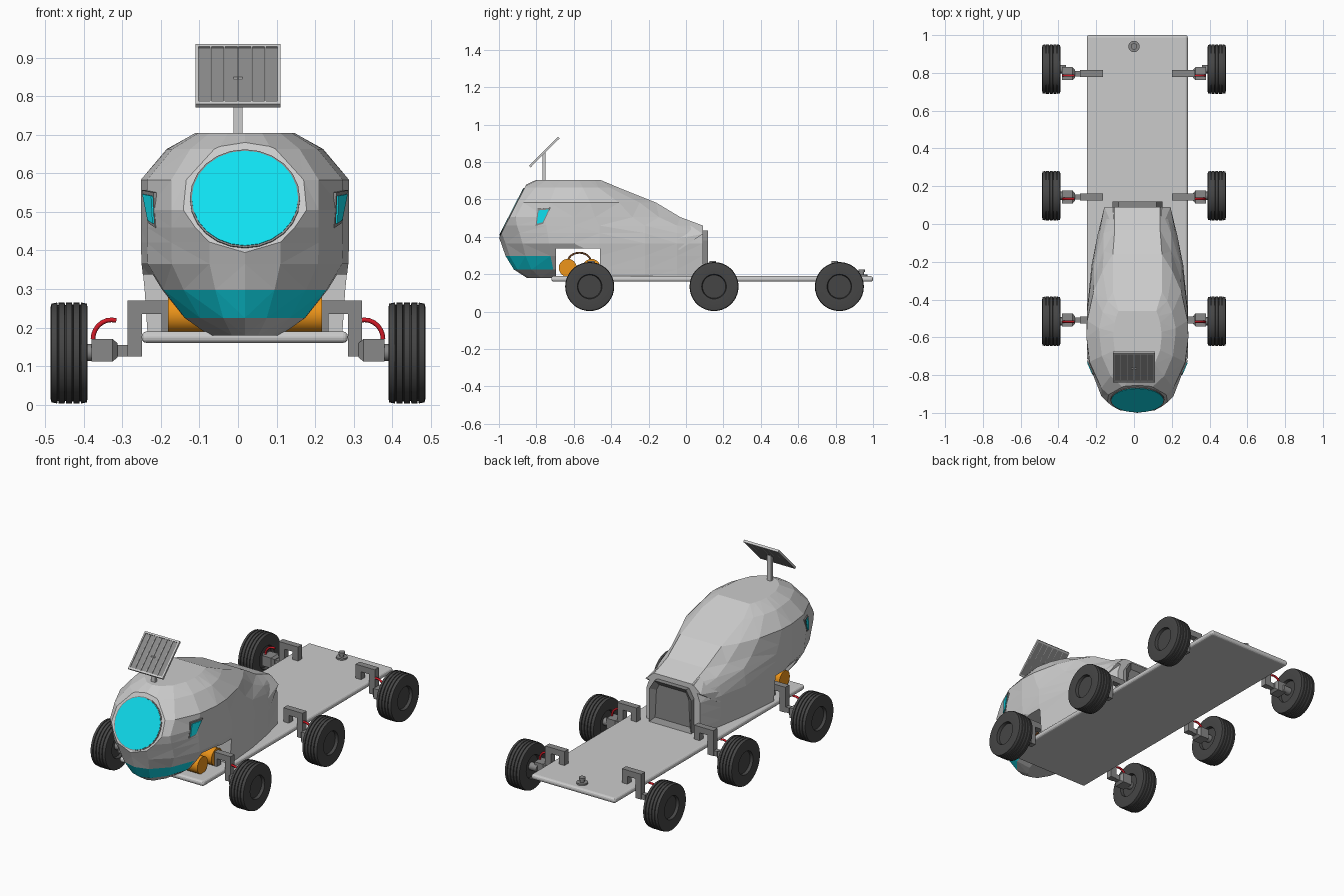
import bpy, bmesh, math
from mathutils import Vector, Matrix

if "Cube" in bpy.data.objects:
    bpy.data.objects.remove(bpy.data.objects["Cube"])

CX = 0.018  # the cabin, plate and brackets sit slightly off the wheel centreline


def material(name, rgb):
    m = bpy.data.materials.new(name)
    m.diffuse_color = (*rgb, 1)
    m.use_nodes = True
    m.node_tree.nodes["Principled BSDF"].inputs["Base Color"].default_value = m.diffuse_color
    return m


CYAN = material("glass_cyan", (0.005, 0.75, 0.88))
RUBBER = material("rubber", (0.06, 0.06, 0.06))
STEEL = material("dark_steel", (0.25, 0.25, 0.25))
RED = material("hose_red", (0.65, 0.01, 0.02))
ORANGE = material("tank_orange", (0.85, 0.3, 0.01))
BROWN = material("pipe_brown", (0.2, 0.07, 0.02))


def finish(name, bm, mat=None, smooth=None, matrix=None):
    bmesh.ops.recalc_face_normals(bm, faces=bm.faces)
    if matrix:
        bm.transform(matrix)
    me = bpy.data.meshes.new(name)
    bm.to_mesh(me)
    bm.free()
    if mat:
        me.materials.append(mat)
    if smooth:
        me.shade_smooth()
        me.set_sharp_from_angle(angle=math.radians(smooth))
    ob = bpy.data.objects.new(name, me)
    bpy.context.collection.objects.link(ob)
    return ob


def add_box(bm, x, y, z):
    """Box from three (low, high) ranges."""
    lo, hi = zip(*(sorted(r) for r in (x, y, z)))
    size = [b - a for a, b in zip(lo, hi)]
    mid = [(a + b) / 2 for a, b in zip(lo, hi)]
    bmesh.ops.create_cube(bm, size=1, matrix=Matrix.Translation(mid) @ Matrix.Diagonal((*size, 1)))


def box(name, x, y, z, mat=None, matrix=None):
    bm = bmesh.new()
    add_box(bm, x, y, z)
    return finish(name, bm, mat, matrix=matrix)


def cylinder(name, r, depth, matrix, mat=None, seg=24, smooth=40):
    bm = bmesh.new()
    bmesh.ops.create_cone(bm, cap_ends=True, segments=seg, radius1=r, radius2=r, depth=depth)
    return finish(name, bm, mat, smooth, matrix)


def convex(name, pts, mat=None):
    bm = bmesh.new()
    for p in pts:
        bm.verts.new(p)
    bmesh.ops.convex_hull(bm, input=bm.verts)
    return finish(name, bm, mat)


def tube(name, pts, r, mat):
    cu = bpy.data.curves.new(name, "CURVE")
    cu.dimensions, cu.bevel_depth, cu.bevel_resolution, cu.use_fill_caps = "3D", r, 2, True
    s = cu.splines.new("POLY")
    s.points.add(len(pts) - 1)
    for q, p in zip(s.points, pts):
        q.co = (*p, 1)
    cu.materials.append(mat)
    bpy.context.collection.objects.link(bpy.data.objects.new(name, cu))


# Cabin: stacked plan outlines (z, front y, front half width, mid half width, rear y, rear half width)
LEVELS = [
    (.18, -.85, .10, .255, .09, .17), (.225, -.92, .165, .258, .09, .17),
    (.298, -.965, .225, .263, .09, .17), (.365, -.988, .268, .27, .09, .17),
    (.42, -1.01, .27, .27, .09, .15), (.46, -1.03, .27, .27, .09, .12),
    (.505, -1.04, .27, .27, -.03, .12), (.583, -.98, .27, .27, -.16, .13),
    (.663, -.89, .20, .205, -.36, .13), (.705, -.80, .128, .128, -.46, .10)]
bm = bmesh.new()
rings = []
for z, yf, wf, wr, ye, we in LEVELS:
    half = [(wf * math.sin(math.radians(a)), -.6 + (yf + .6) * math.cos(math.radians(a)))
            for a in (0, 20, 45, 70, 90)]
    half += [(wr + (we - wr) * t ** 2.2, -.6 + (ye + .6) * t) for t in (.2, .55, .8, 1)]
    loop = half + [(-x, y) for x, y in reversed(half[1:])]
    rings.append([bm.verts.new((CX + x, y, z)) for x, y in loop])
n = len(rings[0])
for k, (a, b) in enumerate(zip(rings, rings[1:])):
    for i in range(n):
        j = (i + 1) % n
        f = bm.faces.new((a[i], a[j], b[j], b[i]))
        if k == 1 and (i < 3 or i >= n - 3):  # chin window band
            f.material_index = 1
bm.faces.new(rings[0])
bm.faces.new(rings[-1])
# Flat nose facet for the windscreen
NOSE = Vector((0, -.89, .456)).normalized()
SCREEN = Vector((CX, -.929, .533))
cut = bmesh.ops.bisect_plane(bm, geom=bm.verts[:] + bm.edges[:] + bm.faces[:], plane_co=SCREEN,
                             plane_no=NOSE, clear_outer=True)
bmesh.ops.holes_fill(bm, edges=[e for e in bm.edges if e.is_boundary])
bmesh.ops.triangulate(bm, faces=[f for f in bm.faces if len(f.verts) == 4])
cabin = finish("cabin_shell", bm, material("shell_grey", (.8, .8, .8)))
cabin.data.materials.append(CYAN)
# Wheel arch cut right through the cabin
cutter = box("arch_cutter", (-.5, .5), (-.695, -.46), (.1, .338))
cutter.hide_render = True
mod = cabin.modifiers.new("arch", "BOOLEAN")
mod.operation, mod.object = "DIFFERENCE", cutter
dg = bpy.context.evaluated_depsgraph_get()
cut_mesh = bpy.data.meshes.new_from_object(cabin.evaluated_get(dg))
cabin.modifiers.clear()
cabin.data = cut_mesh
bpy.data.objects.remove(cutter)

# Windscreen with rim
face = NOSE.to_track_quat("Z", "X").to_matrix().to_4x4()
for name, r, d, mat in (("windscreen_rim", .143, .008, STEEL), ("windscreen", .138, .012, CYAN)):
    cylinder(name, r, d, Matrix.Translation(SCREEN) @ face, mat)

# Side windows and rear fairings
for s in (-1, 1):
    quad = [(-.80, .465), (-.79, .545), (-.73, .55), (-.765, .475)]
    for name, k, out, mat in (("side_window_frame", 1.15, .006, STEEL), ("side_window", .9, .010, CYAN)):
        pts = []
        for y, z in quad:
            y, z = -.771 + (y + .771) * k, .509 + (z - .509) * k
            x = .254 - (-.74 - y) * .43
            pts += [(CX + s * (x + out), y, z), (CX + s * (x - .03), y, z)]
        convex(name, pts, mat)
    fair = [(.225, -.16, .37), (.12, -.04, .505), (.13, .09, .455), (.175, .09, .415), (.205, -.035, .33)]
    convex("rear_fairing", [(CX + s * x, y, z) for x, y, z in fair]
           + [(CX + s * .1, y, z) for _, y, z in fair])

# Rear door: chamfered frame with recessed panel
bm = bmesh.new()
door = [(-.133, .19), (.133, .19), (.133, .38), (.10, .433), (-.10, .433), (-.133, .38)]
f = bm.faces.new([bm.verts.new((CX + x, .118, z)) for x, z in door])
back = bmesh.ops.extrude_face_region(bm, geom=[f])
moved = [g for g in back["geom"] if isinstance(g, bmesh.types.BMVert)]
bmesh.ops.translate(bm, verts=moved, vec=(0, -.035, 0))
bmesh.ops.recalc_face_normals(bm, faces=bm.faces)
outer = max(bm.faces, key=lambda q: q.calc_center_median().y)
bmesh.ops.inset_region(bm, faces=[outer], thickness=.032)
bmesh.ops.translate(bm, verts=outer.verts, vec=(0, -.022, 0))
finish("rear_door", bm, STEEL)

# Load plate and hitch
plate = box("chassis_plate", (-.25, .285), (-.72, 1.0), (.16, .19))
bev = plate.modifiers.new("round", "BEVEL")
bev.width, bev.segments = .013, 3
for r, z0, z1 in ((.03, .185, .199), (.012, .19, .222), (.017, .212, .226)):
    cylinder("hitch", r, z1 - z0, Matrix.Translation((0, .94, (z0 + z1) / 2)), STEEL, 16)

# Solar panel on mast
box("panel_mast", (-.012, .012), (-.768, -.75), (.69, .85))
tilt = Matrix.Translation((0, -.757, .853)) @ Matrix.Rotation(math.radians(45), 4, "X")
box("solar_cells", (-.108, .108), (-.106, .106), (-.005, .002), STEEL, tilt)
bm = bmesh.new()
for i in range(7):
    w = .004 if i in (0, 6) else .0018
    x = -.106 + i * .212 / 6
    add_box(bm, (x - w, x + w), (-.109, .109), (-.005, .007))
for y in (-.105, .105):
    add_box(bm, (-.11, .11), (y - .005, y + .005), (-.006, .007))
finish("solar_panel_frame", bm, matrix=tilt)

# Tanks and pipe inside the wheel arch
TO_X = Matrix.Rotation(math.pi / 2, 4, "Y")
for y in (-.632, -.505):
    cylinder("tank", .048, .40, Matrix.Translation((CX, y, .234)) @ TO_X, ORANGE)
for s in (-1, 1):
    arc = [math.radians(a) for a in range(0, 181, 15)]
    tube("tank_pipe", [(CX + s * .15, -.57 + .062 * math.cos(a), .265 + .05 * math.sin(a)) for a in arc],
         .005, BROWN)

# Wheels: lathed ribbed tyre with recessed hub
R = .132
profile = [(-.030, 0), (-.030, .062), (-.046, .066), (-.048, .118)]
for i in range(5):
    c = -.0384 + i * .0192
    profile += [(c - .0075, R - .001 if 0 < i else R - .004), (c + .0075, R - .001 if i < 4 else R - .004)]
    if i < 4:
        profile += [(c + .0085, R - .007), (c + .0107, R - .007)]
profile += [(.048, .118), (.046, .066), (.030, .062), (.030, 0)]
for y_wheel, y in ((-.515, -.508), (.15, .143), (.82, .796)):
    for s in (-1, 1):
        bm = bmesh.new()
        vs = [bm.verts.new((x, r, 0)) for x, r in profile]
        es = [bm.edges.new(p) for p in zip(vs, vs[1:])]
        bmesh.ops.spin(bm, geom=vs + es, axis=(1, 0, 0), cent=(0, 0, 0), angle=math.tau, steps=36)
        bmesh.ops.remove_doubles(bm, verts=bm.verts, dist=1e-5)
        finish("wheel", bm, RUBBER, 35, Matrix.Translation((s * .438, y_wheel, R + .002)))
        # Suspension bracket, arm, knuckle and hose
        bm = bmesh.new()
        yy = (y - .018, y + .018)
        add_box(bm, (CX + s * .182, CX + s * .217), yy, (.18, .236))
        add_box(bm, (CX + s * .182, CX + s * .304), yy, (.235, .27))
        add_box(bm, (CX + s * .267, CX + s * .304), yy, (.125, .236))
        add_box(bm, (CX + s * .28, s * .35), (y - .014, y + .014), (.125, .155))
        finish("suspension_bracket", bm, STEEL)
        convex("wheel_knuckle", [(s * x, y + a * h, .141 + b * v) for a in (-1, 1) for b in (-1, 1)
                                 for x, h, v in ((.312, .02, .018), (.325, .034, .029), (.38, .034, .029))],
               STEEL)
        cylinder("axle", .022, .07, Matrix.Translation((s * .395, y_wheel, .135)) @ TO_X, STEEL, 16)
        arc = [math.radians(a) for a in range(0, 106, 15)]
        tube("brake_hose", [(s * (.328 + .048 * math.cos(a)), y - .01, .17 + .05 * math.sin(a)) for a in arc],
             .006, RED)
